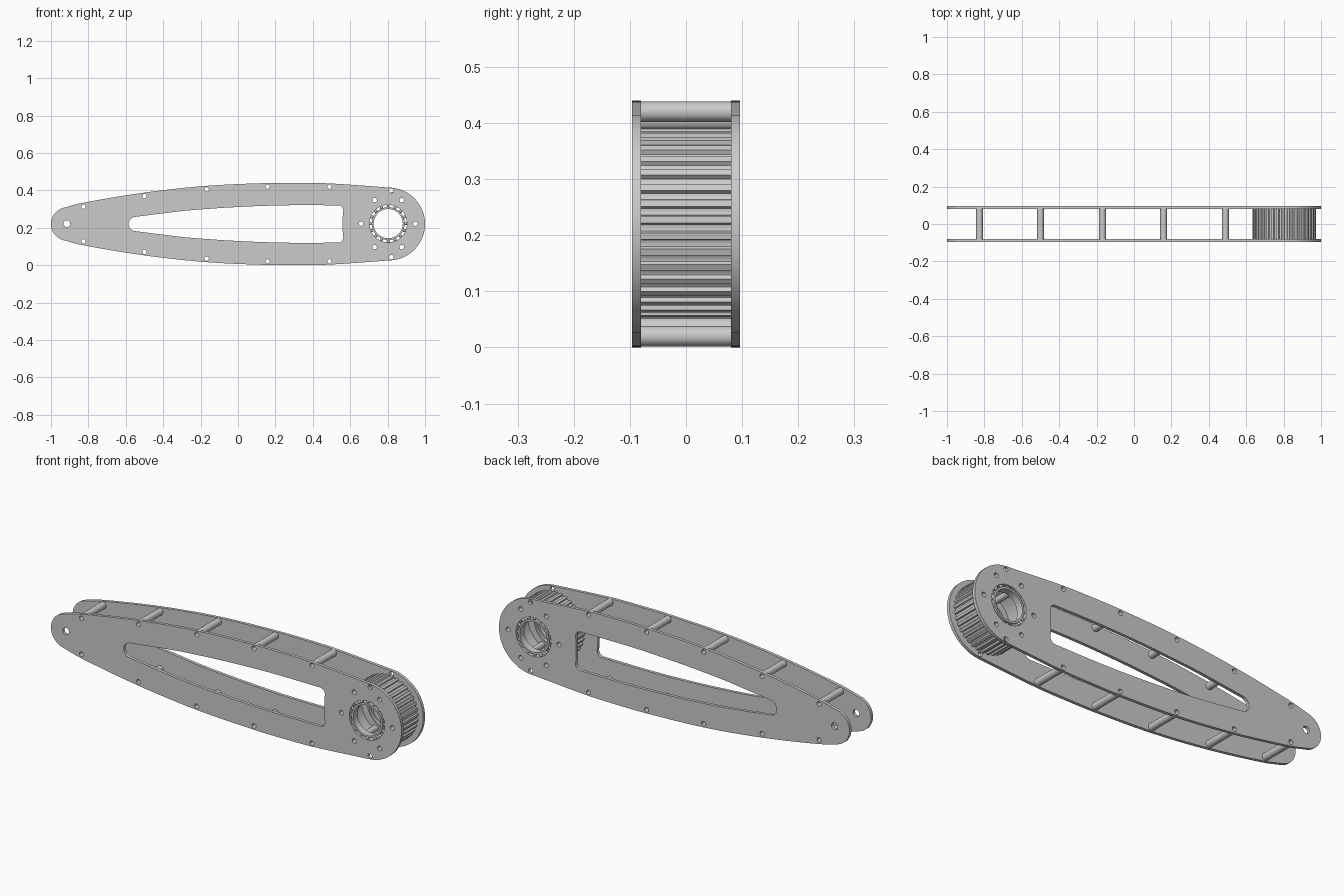
import bpy, bmesh, math

if "Cube" in bpy.data.objects:
    bpy.data.objects.remove(bpy.data.objects["Cube"])

CZ = 0.22                       # height of the arm's centre line
HUB = (0.803, CZ + 0.002)       # axis of the pulley and bearings
INNER, OUTER = 0.08, 0.096      # inner and outer faces of the side plates


def circle(cx, cz, r, n=32, a0=0.0):
    return [(cx + r * math.cos(a0 + 2 * math.pi * i / n),
             cz + r * math.sin(a0 + 2 * math.pi * i / n)) for i in range(n)]


def arc(cx, cz, r, a0, a1, n):
    return [(cx + r * math.cos(math.radians(a0 + (a1 - a0) * i / n)),
             cz + r * math.sin(math.radians(a0 + (a1 - a0) * i / n))) for i in range(n + 1)]


def smooth_line(pts, steps=6):
    """Cubic curve z(x) through the given points."""
    m = []
    for i in range(len(pts)):
        a, b = pts[max(i - 1, 0)], pts[min(i + 1, len(pts) - 1)]
        m.append((b[1] - a[1]) / (b[0] - a[0]))
    out = []
    for i in range(len(pts) - 1):
        (x0, z0), (x1, z1) = pts[i], pts[i + 1]
        h = x1 - x0
        for k in range(steps):
            t = k / steps
            z = ((2 * t**3 - 3 * t**2 + 1) * z0 + (t**3 - 2 * t**2 + t) * h * m[i]
                 + (3 * t**2 - 2 * t**3) * z1 + (t**3 - t**2) * h * m[i + 1])
            out.append((x0 + h * t, z))
    return out + [pts[-1]]


def mirrored(half):
    """Close a half outline (left tip to right tip) about the centre line."""
    lower = [(x, -z) for x, z in reversed(half) if z > 1e-5]
    return [(x, z + CZ) for x, z in half + lower]


def finish(ob):
    bpy.ops.object.select_all(action='DESELECT')
    ob.select_set(True)
    bpy.context.view_layer.objects.active = ob
    bpy.ops.object.shade_smooth_by_angle(angle=math.radians(30))


def extrude(name, loops, y0, y1):
    """Solid between y0 and y1; the first loop is the outline, the others are holes."""
    cu = bpy.data.curves.new(name, 'CURVE')
    cu.dimensions = '2D'
    cu.fill_mode = 'BOTH'
    cu.extrude = abs(y1 - y0) / 2
    for loop in loops:
        sp = cu.splines.new('POLY')
        sp.points.add(len(loop) - 1)
        for p, (x, z) in zip(sp.points, loop):
            p.co = (x, z, 0, 1)
        sp.use_cyclic_u = True
    tmp = bpy.data.objects.new(name + "_curve", cu)
    bpy.context.collection.objects.link(tmp)
    dg = bpy.context.evaluated_depsgraph_get()
    me = bpy.data.meshes.new_from_object(tmp.evaluated_get(dg))
    bpy.data.objects.remove(tmp)
    bm = bmesh.new()
    bm.from_mesh(me)
    bmesh.ops.remove_doubles(bm, verts=bm.verts, dist=1e-5)
    for v in bm.verts:
        x, z, d = v.co
        v.co = (x, (y0 + y1) / 2 - d, z)
    bmesh.ops.recalc_face_normals(bm, faces=bm.faces)
    bm.to_mesh(me)
    bm.free()
    ob = bpy.data.objects.new(name, me)
    bpy.context.collection.objects.link(ob)
    finish(ob)
    return ob


# Plate outline: small nose, long bowed edge, large round hub end
outline = mirrored(
    arc(-0.91, 0, 0.09, 180, 104, 8)[:-1]
    + smooth_line([(-0.932, 0.087), (-0.826, 0.114), (-0.5, 0.168), (-0.168, 0.204),
                   (0.158, 0.219), (0.33, 0.22), (0.49, 0.217), (0.822, 0.194)])
    + arc(0.805, 0, 0.195, 85, 0, 14)[1:])

# Window: rounded at the narrow end, rounded corners at the wide end
window = mirrored(
    arc(-0.547, 0, 0.038, 180, 100, 6)[:-1]
    + smooth_line([(-0.552, 0.038), (-0.4, 0.057), (-0.26, 0.073), (0, 0.091),
                   (0.25, 0.1), (0.535, 0.1)], 4)
    + arc(0.535, 0.072, 0.028, 90, 0, 6)[1:]
    + [(0.56, 0.04), (0.559, 0.0)])

# Screw positions along both edges and around the hub
edge = [(-0.826, 0.093), (-0.5, 0.148), (-0.168, 0.185),
        (0.158, 0.2), (0.489, 0.2), (0.82, 0.178)]
edge_spots = [(x, CZ + s * d) for x, d in edge for s in (1, -1)]
hub_spots = circle(*HUB, 0.145, 6)

holes = [circle(x, z, 0.012, 16) for x, z in edge_spots + hub_spots]
holes += [circle(-0.915, CZ + 0.002, 0.018, 24), circle(*HUB, 0.108, 64), window]

for side, s in (("front", -1), ("back", 1)):
    # Side plate
    extrude(side + "_plate", [outline] + holes, s * INNER, s * OUTER)
    # Bearing races
    extrude(side + "_bearing_outer_race",
            [circle(*HUB, 0.108, 64), circle(*HUB, 0.1, 64)], s * 0.06, s * OUTER)
    extrude(side + "_bearing_inner_race",
            [circle(*HUB, 0.088, 64), circle(*HUB, 0.078, 64)], s * 0.06, s * OUTER)
    # Bearing balls
    bm = bmesh.new()
    for x, z in circle(*HUB, 0.094, 16):
        ball = bmesh.ops.create_uvsphere(bm, u_segments=12, v_segments=8, radius=0.0085)
        bmesh.ops.translate(bm, verts=ball['verts'], vec=(x, s * 0.084, z))
    me = bpy.data.meshes.new(side + "_bearing_balls")
    bm.to_mesh(me)
    bm.free()
    ob = bpy.data.objects.new(side + "_bearing_balls", me)
    bpy.context.collection.objects.link(ob)
    finish(ob)

# Tubular spacers between the plates (none where the pulley sits)
for i, (x, z) in enumerate(edge_spots[:-2] + hub_spots):
    name = "edge_spacer" if i < 10 else "hub_spacer"
    extrude(f"{name}_{i + 1}", [circle(x, z, 0.018 if i < 10 else 0.0155, 24),
                                circle(x, z, 0.012, 24)], -INNER, INNER)

# Toothed pulley ring
TEETH = 36
profile = []
for i in range(TEETH):
    for f, r in ((0, 0.17), (0.4, 0.17), (0.5, 0.162), (0.7, 0.1605), (0.9, 0.162)):
        a = 2 * math.pi * (i + f) / TEETH
        profile.append((HUB[0] + r * math.cos(a), HUB[1] + r * math.sin(a)))
extrude("toothed_pulley", [profile, circle(*HUB, 0.157, 72)], -INNER, INNER)
